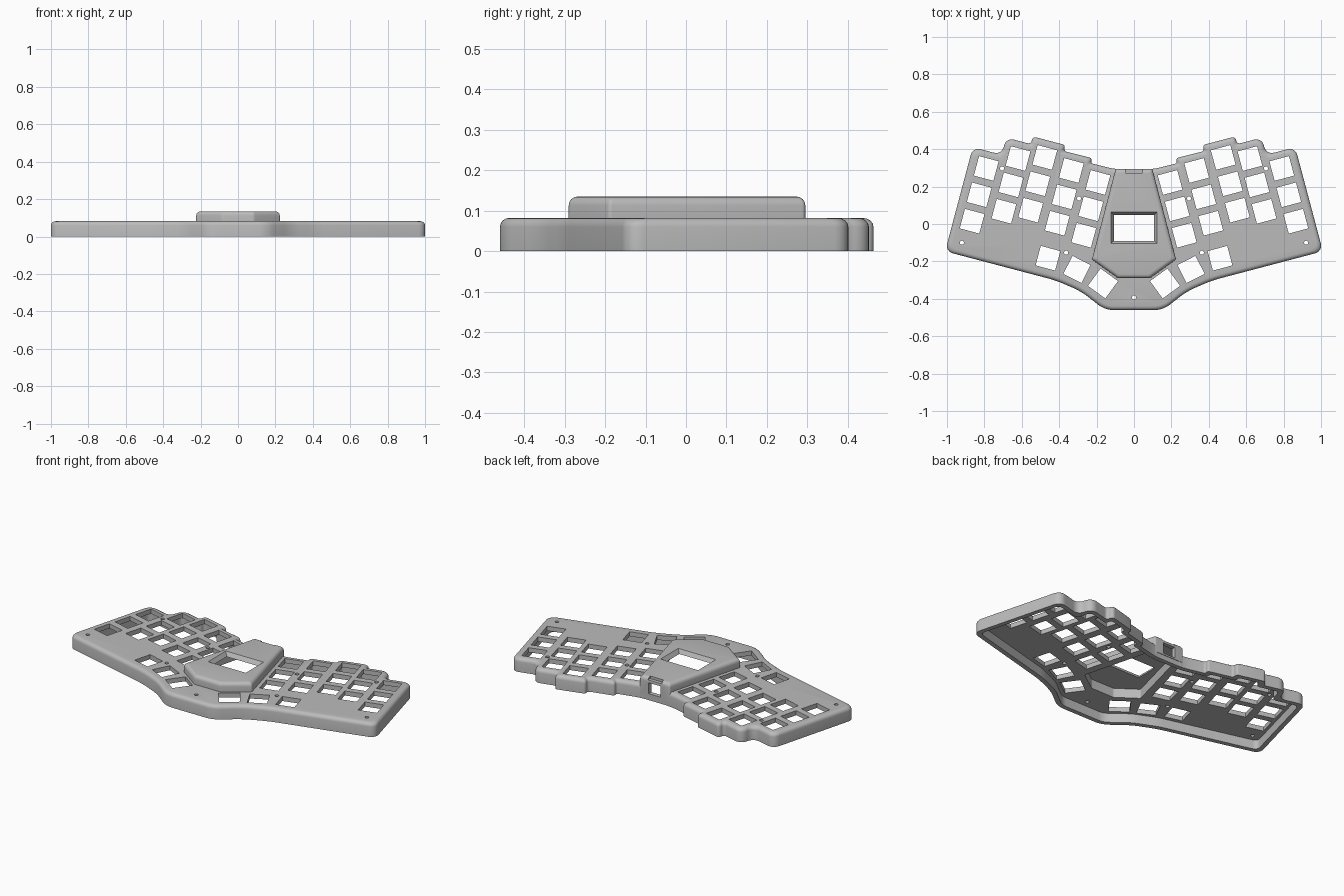
import bpy, bmesh, math
from mathutils import Vector

if "Cube" in bpy.data.objects:
    bpy.data.objects.remove(bpy.data.objects["Cube"])

grey = bpy.data.materials.new("case grey")
grey.use_nodes = True
grey.diffuse_color = (0.5, 0.5, 0.5, 1)
grey.node_tree.nodes["Principled BSDF"].inputs["Base Color"].default_value = (0.5, 0.5, 0.5, 1)


def mirrored(half):
    """Closed counter-clockwise outline from its clockwise right half."""
    full = half + [(-x, y) for x, y in reversed(half)]
    return [Vector(p) for p in reversed(full)]


def inset(pts, d):
    """Move every edge inwards by d with mitred corners."""
    out = []
    for i, p in enumerate(pts):
        a = (p - pts[i - 1]).normalized()
        b = (pts[(i + 1) % len(pts)] - p).normalized()
        na, nb = Vector((-a.y, a.x)), Vector((-b.y, b.x))
        out.append(p + (na + nb) * d / (1 + na.dot(nb)))
    return out


def rounded(pts, radius, steps=6):
    """Replace every corner by a short curve."""
    out = []
    for i, p in enumerate(pts):
        a, b = pts[i - 1] - p, pts[(i + 1) % len(pts)] - p
        t = min(radius, 0.48 * a.length, 0.48 * b.length)
        a, b = p + a.normalized() * t, p + b.normalized() * t
        for k in range(steps + 1):
            s = k / steps
            w = 0.83 * 2 * s * (1 - s)
            q = (a * (1 - s) ** 2 + p * w + b * s * s) / ((1 - s) ** 2 + w + s * s)
            out.append(q)
    return out


def loft(bm, rings):
    """Closed solid through (points, z) rings."""
    loops = [[bm.verts.new((p[0], p[1], z)) for p in pts] for pts, z in rings]
    bm.faces.new(reversed(loops[0]))
    bm.faces.new(loops[-1])
    n = len(loops[0])
    for low, high in zip(loops, loops[1:]):
        for i in range(n):
            j = (i + 1) % n
            bm.faces.new((low[i], low[j], high[j], high[i]))


def box(x, y0, y1):
    return [(-x, y0), (x, y0), (x, y1), (-x, y1)]


def make(name, *solids):
    bm = bmesh.new()
    for rings in solids:
        loft(bm, rings)
    mesh = bpy.data.meshes.new(name)
    bm.to_mesh(mesh)
    bm.free()
    mesh.materials.append(grey)
    obj = bpy.data.objects.new(name, mesh)
    bpy.context.collection.objects.link(obj)
    return obj


def combine(target, tool, operation):
    mod = target.modifiers.new(tool.name, "BOOLEAN")
    mod.operation, mod.solver, mod.object = operation, "EXACT", tool
    bpy.context.view_layer.objects.active = target
    bpy.ops.object.modifier_apply(modifier=mod.name)
    bpy.data.objects.remove(tool)


def soft_block(pts, radius, bottom, top, edge=0.022):
    """Rings of a block with a rounded top edge."""
    rings = [(rounded(pts, radius), bottom)]
    for k in range(5):
        a = k / 4 * math.pi / 2
        d = edge * (1 - math.cos(a))
        rings.append((rounded(inset(pts, d), radius), top - edge * (1 - math.sin(a))))
    return rings


# Case body and raised centre housing
body = mirrored([(.10, .292), (.231, .325), (.225, .352), (.375, .39), (.367, .422),
                 (.541, .468), (.551, .427), (.684, .462), (.707, .370), (.862, .411),
                 (1.01, -.146), (.417, -.302), (.283, -.36), (.155, -.46)])
hump = mirrored([(.098, .295), (.225, -.19), (.085, -.29)])
case = make("keyboard_case", soft_block(body, .045, 0, .082))
combine(case, make("centre_housing", soft_block(hump, .008, .03, .135)), "UNION")

# Hollow underside
inner = rounded(inset(body, .027), .03)
combine(case, make("body_cavity", [(inner, -.02), (inner, .055)]), "DIFFERENCE")
inner = rounded(inset(hump, .025), .006)
combine(case, make("housing_cavity", [(inner, .03), (inner, .111)]), "DIFFERENCE")


# Key openings and screw holes
def square(x, y, angle, size):
    r = size / math.sqrt(2)
    turns = [math.radians(angle + 45 + 90 * k) for k in range(4)]
    return [(x + r * math.cos(t), y + r * math.sin(t)) for t in turns]


tilt = math.radians(15)
openings = []
for x, y in [(.193, .222), (.335, .286), (.477, .356), (.62, .35), (.79, .297)]:
    for row in range(3):
        s = row * .146
        openings.append(square(x + s * math.sin(tilt), y - s * math.cos(tilt), 15, .108))
openings += [square(.46, -.183, 15, .108), square(.305, -.243, 27, .108),
             square(.166, -.318, 36, .115)]
for x, y in [(.92, -.10), (.705, .297), (.294, .136), (.363, -.153)]:
    openings.append([(x + .011 * math.cos(k * math.pi / 8), y + .011 * math.sin(k * math.pi / 8))
                     for k in range(16)])
openings += [[(-x, y) for x, y in reversed(pts)] for pts in openings]
openings.append([(.011 * math.cos(k * math.pi / 8), -.393 + .011 * math.sin(k * math.pi / 8))
                 for k in range(16)])
combine(case, make("opening_cutter", *[[(p, .02), (p, .1)] for p in openings]), "DIFFERENCE")

# Screen window with sloping bezel
window = [(box(.108, -.09, .047), .08), (box(.108, -.09, .047), .111),
          (box(.124, -.104, .063), .135), (box(.124, -.104, .063), .15)]
combine(case, make("window_cutter", window), "DIFFERENCE")

# Rear cable port and the shallow step above it
port = [(box(.04, .25, .33), .04), (box(.04, .25, .33), .105)]
step = [(box(.045, .272, .33), .12), (box(.045, .272, .33), .15)]
combine(case, make("port_cutter", port, step), "DIFFERENCE")

bpy.ops.object.select_all(action="DESELECT")
case.select_set(True)
bpy.context.view_layer.objects.active = case
bpy.ops.object.shade_smooth_by_angle(angle=math.radians(30))
